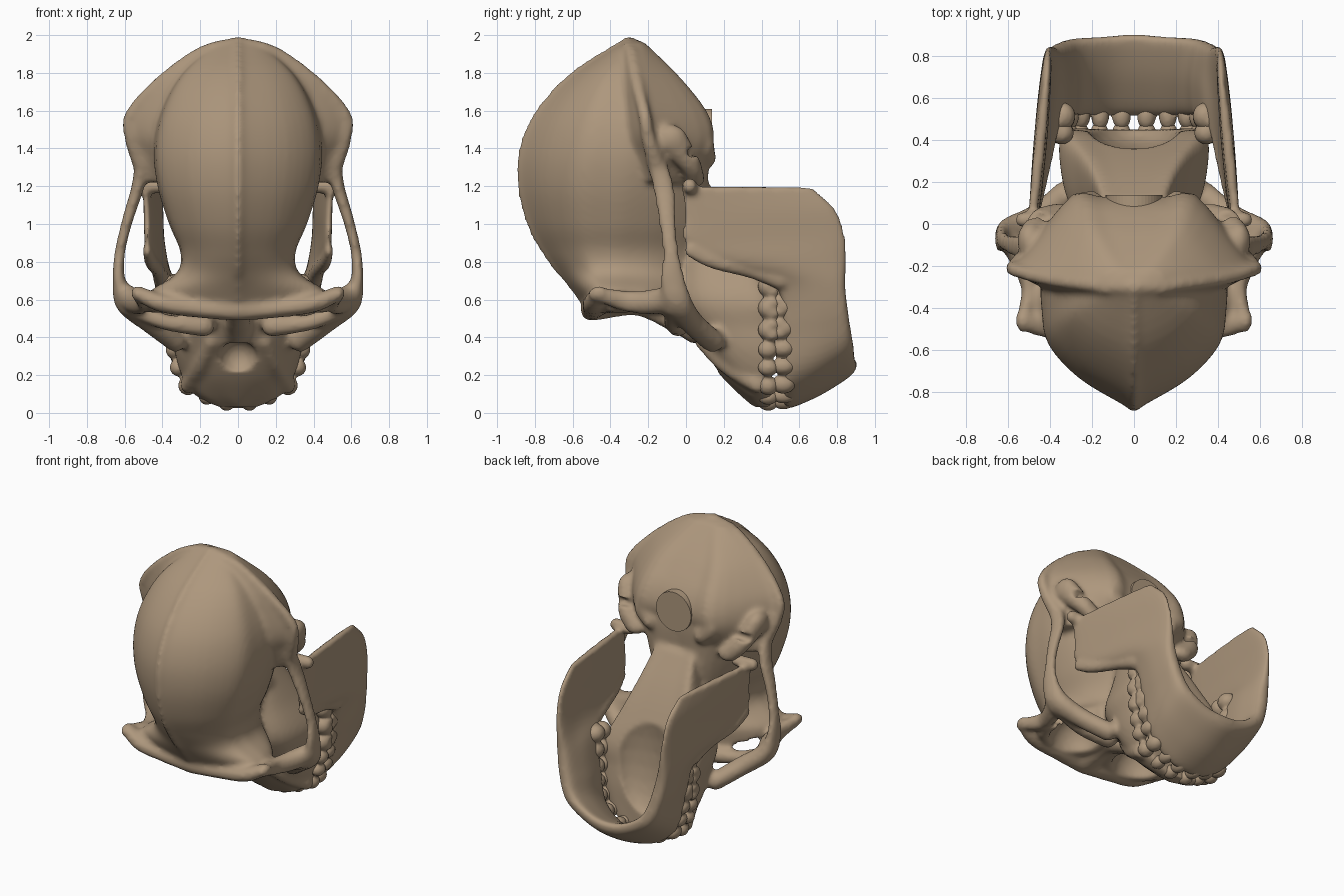
import bpy, bmesh, math
from mathutils import Vector, Matrix

bone = bpy.data.materials.new("bone")
bone.diffuse_color = (0.42, 0.31, 0.205, 1)


def spline(pts, n, closed=False):
    """Catmull-Rom through vectors of any length."""
    p = [Vector(q) for q in pts]
    m, out = len(p), []
    for i in range(m if closed else m - 1):
        if closed:
            a, b, c, d = (p[(i + k) % m] for k in (-1, 0, 1, 2))
        else:
            a, b, c, d = (p[min(max(i + k, 0), m - 1)] for k in (-1, 0, 1, 2))
        for j in range(n):
            t = j / n
            out.append(0.5 * (2 * b + (c - a) * t + (2 * a - 5 * b + 4 * c - d) * t * t
                              + (3 * b - a - 3 * c + d) * t ** 3))
    if not closed:
        out.append(p[-1])
    return out


def loft(bm, rings, n=5):
    rings = [spline(r, 4, True) for r in rings]
    cols = [spline(c, n) for c in zip(*rings)]
    rows = [[bm.verts.new(v) for v in r] for r in zip(*cols)]
    k = len(rows[0])
    faces = [bm.faces.new((a[i], a[(i + 1) % k], b[(i + 1) % k], b[i]))
             for a, b in zip(rows, rows[1:]) for i in range(k)]
    faces += [bm.faces.new(rows[0]), bm.faces.new(rows[-1])]
    bmesh.ops.recalc_face_normals(bm, faces=faces)


def section(z, half):
    full = half + [(-x, y) for x, y in half[-2:0:-1]]
    return [(x, y, z) for x, y in full]


def blob(bm, c, r, mirror=True, sub=2):
    for s in ((1, -1) if mirror else (1,)):
        m = Matrix.Translation((c[0] * s, c[1], c[2])) @ Matrix.Diagonal((*r, 1))
        bmesh.ops.create_icosphere(bm, subdivisions=sub, radius=1, matrix=m)


def strand(bm, pts, n=9, mirror=True):
    """Swept rod; points are x, y, z, rx, ry, rz."""
    for q in spline(pts, n):
        blob(bm, q[:3], q[3:], mirror)


def finish(bm, name):
    me = bpy.data.meshes.new(name)
    bm.to_mesh(me)
    bm.free()
    me.shade_smooth()
    me.materials.append(bone)
    ob = bpy.data.objects.new(name, me)
    bpy.context.collection.objects.link(ob)
    return ob


def fuse(ob, size, cutter=None, smooth=4):
    def remesh():
        r = ob.modifiers.new("fuse", 'REMESH')
        r.mode, r.voxel_size, r.use_smooth_shade = 'VOXEL', size, True
    remesh()
    if cutter:
        b = ob.modifiers.new("carve", 'BOOLEAN')
        b.operation, b.object, b.solver = 'DIFFERENCE', cutter, 'EXACT'
        remesh()
    s = ob.modifiers.new("soften", 'SMOOTH')
    s.factor, s.iterations = 0.5, smooth


# Braincase: z, top, half width, widest y, base y
bm = bmesh.new()
case = [(1.97, -.33, .10, -.27, -.24), (1.8, -.6, .29, -.27, -.08), (1.6, -.79, .4, -.25, .08),
        (1.4, -.88, .44, -.25, .11), (1.2, -.89, .42, -.28, .1), (1.0, -.84, .36, -.3, .08),
        (.85, -.76, .3, -.32, .04), (.74, -.68, .32, -.32, .0), (.64, -.6, .46, -.32, -.04),
        (.53, -.52, .46, -.3, -.05)]
rings = []
for z, t, w, m, b in case:
    h = m - t
    rings.append(section(z, [(0, t), (.12 * w, t + .05 * h), (.6 * w, t + .25 * h), (.93 * w, t + .5 * h),
                             (w, t + .75 * h), (w, m), (.85 * w, (m + b) / 2), (.5 * w, b), (0, b)]))
loft(bm, rings)

# Occiput with flaring rear crest: z, half width, upper y, widest y, base y, base half width
occ = [(1.96, .14, -.33, -.29, -.22, .08), (1.87, .29, -.34, -.27, -.13, .16), (1.75, .44, -.34, -.25, -.02, .24),
       (1.6, .55, -.33, -.22, .09, .28), (1.47, .57, -.33, -.2, .13, .3), (1.36, .53, -.32, -.17, .1, .3),
       (1.22, .48, -.3, -.14, .04, .25)]
loft(bm, [section(z, [(0, u), (w * .6, u), (w * .95, m - .04), (w, m), (w * .93, m + .05),
                      (bw, b), (bw * .5, b), (0, b)]) for z, w, u, m, b, bw in occ])
strand(bm, [(0, -.3, 1.965, .03, .035, .03), (.2, -.29, 1.91, .03, .035, .03), (.42, -.26, 1.75, .03, .035, .03),
            (.565, -.22, 1.58, .035, .035, .035), (.565, -.2, 1.46, .04, .04, .04),
            (.52, -.16, 1.33, .045, .05, .05)])

# Midline crest
strand(bm, [(0, t + .014, z, .018, .02, .02) for z, t, *_ in case[:8]], 12, False)

# Muzzle: z, half width, top y, palate y
muz = [(.03, .1, .36, .45), (.09, .22, .29, .45), (.19, .29, .19, .45), (.32, .33, .09, .45), (.45, .34, .0, .44),
       (.6, .35, -.08, .43), (.8, .27, -.06, .35), (1.0, .2, -.03, .25), (1.2, .15, .0, .13)]
loft(bm, [section(z, [(0, t), (.45 * w, t + .02), (.85 * w, t + .3 * (b - t)), (w, b - .3 * (b - t)),
                      (.95 * w, b), (.5 * w, b), (0, b)]) for z, w, t, b in muz])
# Nasal bridge and canine roots
strand(bm, [(0, -.46, .55, .08, .06, .06), (0, -.25, .57, .06, .06, .06), (0, -.05, .47, .07, .05, .05),
            (0, .05, .40, .06, .04, .04)], 9, False)
strand(bm, [(.14, .08, .38, .04, .04, .04), (.2, .22, .25, .05, .05, .05), (.26, .38, .15, .05, .05, .05)])

# Brow ridge and outer eye rim
strand(bm, [(0, -.5, .54, .06, .06, .055), (.2, -.49, .55, .06, .06, .05), (.4, -.49, .58, .06, .06, .05),
            (.53, -.46, .635, .04, .05, .04)])
strand(bm, [(.53, -.47, .63, .035, .05, .04), (.5, -.3, .59, .04, .07, .06), (.54, -.15, .59, .06, .08, .07),
            (.6, -.07, .62, .05, .07, .07)])

# Cheek arches
strand(bm, [(.5, -.17, 1.36, .05, .05, .05), (.53, -.12, 1.2, .035, .06, .05), (.585, -.1, 1.02, .03, .05, .04),
            (.625, -.08, .85, .03, .045, .04), (.63, -.07, .7, .035, .07, .05), (.59, -.04, .58, .06, .08, .06),
            (.46, .03, .48, .07, .07, .06), (.33, .14, .38, .06, .07, .06)], 10)
strand(bm, [(.58, -.07, .56, .05, .05, .05), (.38, -.07, .48, .05, .05, .045), (.18, -.04, .46, .06, .06, .06)])

# Ear region and skull base lumps
strand(bm, [(.5, -.08, 1.45, .06, .09, .08), (.44, .02, 1.32, .06, .06, .06), (.36, .05, 1.24, .07, .05, .05)])
strand(bm, [(.27, .1, 1.42, .05, .05, .08), (.2, .11, 1.35, .05, .05, .06)])
# Plates behind the palate
strand(bm, [(.2, .3, .76, .03, .07, .06), (.19, .2, .85, .03, .07, .06), (.17, .08, .95, .04, .06, .06)])
skull = finish(bm, "skull")

# Carving shapes: eye sockets, nose opening, palate, ear holes
bm = bmesh.new()
blob(bm, (.26, -.27, .49), (.175, .165, .22), sub=3)
blob(bm, (0, .1, .29), (.1, .1, .1), False, 3)
blob(bm, (0, .47, .56), (.22, .13, .4), False, 3)
blob(bm, (.47, .03, 1.38), (.09, .03, .03))
blob(bm, (.235, .06, .33), (.03, .035, .03))
cut = finish(bm, "carving_helper")
cut.hide_render = True
cut.hide_viewport = False
cut.display_type = 'WIRE'
fuse(skull, .0155, cut, 4)

# Flat plug at the spinal opening
bm = bmesh.new()
bmesh.ops.create_cone(bm, cap_ends=True, segments=48, radius1=.135, radius2=.135, depth=.12,
                      matrix=Matrix.Translation((0, .078, 1.475)) @ Matrix.Rotation(math.pi / 2, 4, 'X'))
plug = finish(bm, "spinal_opening_plug")
plug.data.shade_flat()

# Lower jaw: upper edge xyz, lower edge xyz, half thickness, facing angle
jaw = [(.49, .0, 1.2, .42, .64, 1.195, .022, 0), (.48, .02, 1.05, .415, .76, 1.08, .03, 0),
       (.475, .03, .9, .41, .81, .94, .03, 0), (.45, .22, .8, .4, .825, .81, .04, 0),
       (.38, .48, .68, .385, .83, .67, .055, 0), (.33, .52, .45, .35, .85, .5, .06, -10),
       (.28, .53, .22, .29, .87, .37, .06, -35), (.15, .53, .09, .15, .88, .28, .055, -65)]
mid = [(0, .53, .06, 0, .89, .25, .06, -90)]
rings = []
for st, s in [(j, 1) for j in jaw + mid] + [(j, -1) for j in jaw[::-1]]:
    lo, hi = Vector((s * st[0], *st[1:3])), Vector((s * st[3], *st[4:6]))
    a = math.radians(st[7])
    n = Vector((s * math.cos(a), 0, math.sin(a))) * st[6]
    side = [(0, .6), (.33, 1), (.67, 1), (1, .6)]
    rings.append([lo.lerp(hi, f) + n * k for f, k in side] + [lo.lerp(hi, f) - n * k for f, k in side[::-1]])
bm = bmesh.new()
loft(bm, rings, 6)
# Hinge knobs and front points of the branches
strand(bm, [(.42, .02, 1.2, .05, .045, .04), (.52, .02, 1.2, .05, .04, .045)], 4)
strand(bm, [(.48, .03, .86, .025, .04, .04), (.46, .15, .8, .035, .05, .04), (.42, .35, .75, .04, .05, .04),
            (.4, .5, .7, .05, .05, .05)])
fuse(finish(bm, "lower_jaw"), .015, None, 4)

# Teeth along both arches, large behind and small in front
arch = [(.345, .67, .065), (.35, .555, .065), (.345, .44, .062), (.335, .335, .055), (.315, .24, .052),
        (.265, .145, .058), (.165, .085, .048), (.06, .055, .05)]
for name, y, h in (("upper_teeth", .435, .055), ("lower_teeth", .515, .065)):
    bm = bmesh.new()
    for x, z, r in arch:
        if y > .5:
            x, z = x * .98, z + .008
        blob(bm, (x, y, z), (r * .9, h, r * .9), sub=3)
        if r > .06:
            for dz in (-.026, .026):
                blob(bm, (x + .022, y + (.02 if y < .5 else -.02), z + dz), (.035, .045, .034))
    fuse(finish(bm, name), .012, None, 2)
